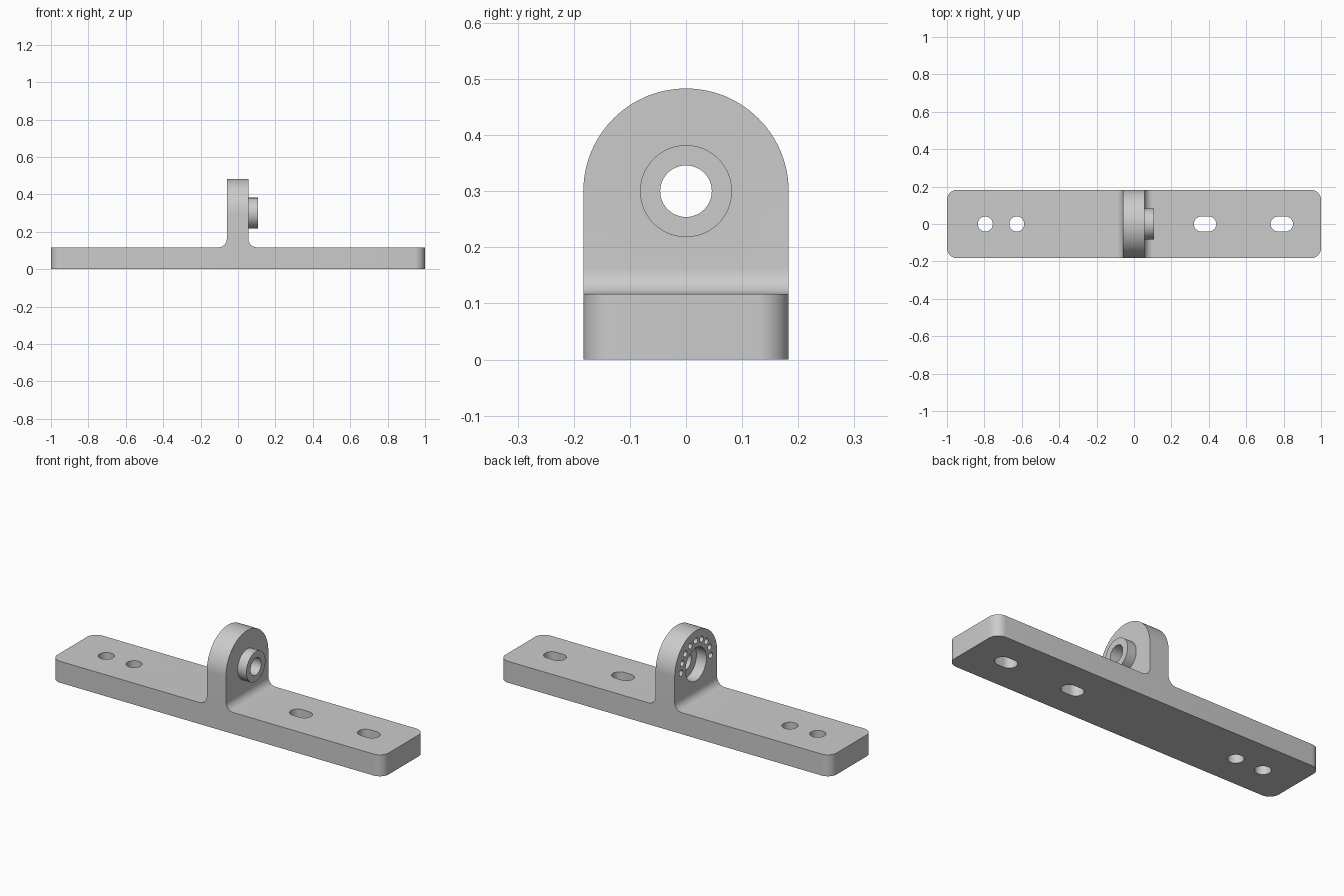
import bpy, bmesh
from math import sin, cos, pi, radians
from mathutils import Vector

cube = bpy.data.objects.get("Cube")
if cube:
    bpy.data.objects.remove(cube, do_unlink=True)

HALF_W, BASE_H, AXIS_Z = 0.183, 0.117, 0.3
LUG_L, LUG_R, FILLET = -0.06, 0.055, 0.045

metal = bpy.data.materials.new("light grey metal")
metal.use_nodes = True
grey = (0.6, 0.6, 0.6, 1)
metal.diffuse_color = grey
metal.node_tree.nodes["Principled BSDF"].inputs["Base Color"].default_value = grey


def arc(cx, cy, r, start, end, steps=12):
    angles = [radians(start + (end - start) * i / steps) for i in range(steps + 1)]
    return [(cx + r * cos(a), cy + r * sin(a)) for a in angles]


def prism(name, outline, axis, low, high):
    """Extrude a 2D outline along an axis; the outline fills the other two axes in order."""
    def place(p, d):
        co = list(p)
        co.insert("xyz".index(axis), d)
        return Vector(co)
    bm = bmesh.new()
    face = bm.faces.new([bm.verts.new(place(p, low)) for p in outline])
    top = bmesh.ops.extrude_face_region(bm, geom=[face])["geom"]
    shift = place((0, 0), high - low)
    bmesh.ops.translate(bm, vec=shift, verts=[v for v in top if isinstance(v, bmesh.types.BMVert)])
    bmesh.ops.recalc_face_normals(bm, faces=bm.faces)
    mesh = bpy.data.meshes.new(name)
    bm.to_mesh(mesh)
    bm.free()
    mesh.materials.append(metal)
    obj = bpy.data.objects.new(name, mesh)
    bpy.context.collection.objects.link(obj)
    return obj


def disc(name, y, z, r, low, high, sides=48):
    return prism(name, arc(y, z, r, 0, 360, sides)[:-1], "x", low, high)


def combine(target, tool, operation):
    """Apply a boolean and discard the tool."""
    bpy.context.view_layer.objects.active = target
    mod = target.modifiers.new(operation.lower(), "BOOLEAN")
    mod.operation, mod.solver, mod.object = operation, "EXACT", tool
    bpy.ops.object.modifier_apply(modifier=mod.name)
    bpy.data.objects.remove(tool, do_unlink=True)


# Side profile: flat base, fillets and upright lug
profile = [(-1, 0), (1, 0), (1, BASE_H)]
profile += arc(LUG_R + FILLET, BASE_H + FILLET, FILLET, 270, 180)
profile += [(LUG_R, 0.6), (LUG_L, 0.6)]
profile += arc(LUG_L - FILLET, BASE_H + FILLET, FILLET, 0, -90)
profile += [(-1, BASE_H)]
bracket = prism("mounting_bracket", profile, "y", -0.3, 0.3)

# Trim the lug to a round top
arch = arc(0, AXIS_Z, HALF_W, 0, 180, 48) + [(-HALF_W, -0.1), (HALF_W, -0.1)]
combine(bracket, prism("arch_trim", arch, "x", -1.2, 1.2), "INTERSECT")

# Trim the base to rounded corners
R = 0.055
corners = []
for sx, sy, start in ((1, 1, 0), (-1, 1, 90), (-1, -1, 180), (1, -1, 270)):
    corners += arc(sx * (1 - R), sy * (HALF_W - R), R, start, start + 90)
for i, (x, y) in enumerate(corners):
    # Keep the long sides clear of the arch trim
    if abs(x) <= 1 - R + 1e-6:
        corners[i] = (x, y + (0.0002 if y > 0 else -0.0002))
combine(bracket, prism("corner_trim", corners, "z", -0.1, 0.7), "INTERSECT")

# Boss, bore and counterbore
combine(bracket, disc("boss", 0, AXIS_Z, 0.082, LUG_R - 0.02, 0.108), "UNION")
combine(bracket, disc("bore", 0, AXIS_Z, 0.046, -0.2, 0.2), "DIFFERENCE")
combine(bracket, disc("counterbore", 0, AXIS_Z, 0.09, -0.2, LUG_L + 0.06), "DIFFERENCE")

# Half ring of index dimples
for i in range(9):
    a = pi * i / 8
    hole = disc("dimple", 0.128 * cos(a), AXIS_Z + 0.128 * sin(a), 0.016, -0.2, LUG_L + 0.03, 20)
    combine(bracket, hole, "DIFFERENCE")

# Round holes and slots through the base
for x, stretch in ((-0.795, 0), (-0.627, 0), (0.38, 0.02), (0.79, 0.02)):
    if stretch:
        outline = arc(x + stretch, 0, 0.04, -90, 90, 20) + arc(x - stretch, 0, 0.04, 90, 270, 20)
    else:
        outline = arc(x, 0, 0.04, 0, 360, 40)[:-1]
    combine(bracket, prism("base_hole", outline, "z", -0.1, BASE_H + 0.1), "DIFFERENCE")

bpy.ops.object.select_all(action="DESELECT")
bracket.select_set(True)
bpy.context.view_layer.objects.active = bracket
bpy.ops.object.shade_smooth_by_angle(angle=radians(30))
